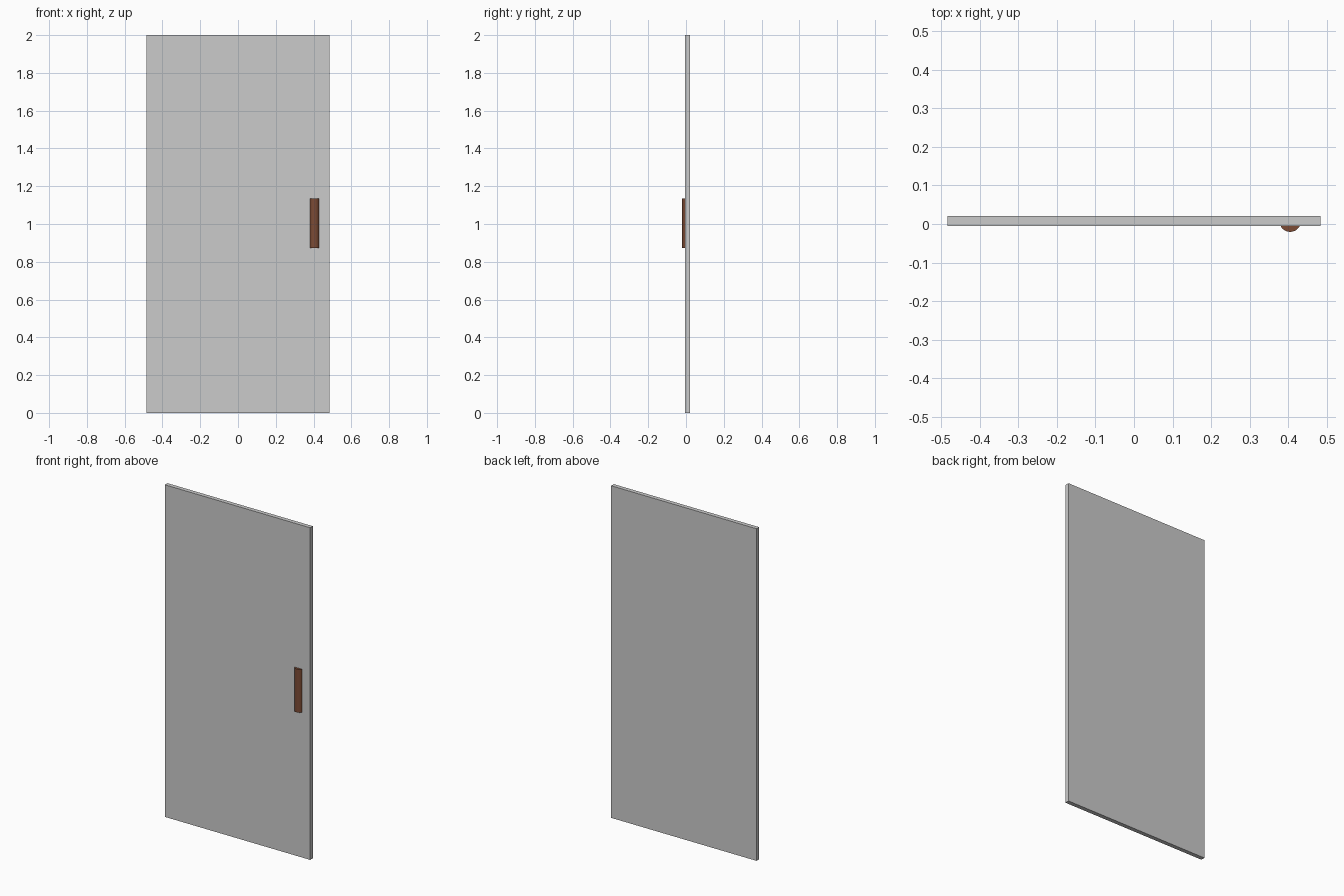
import bpy, bmesh, math

if "Cube" in bpy.data.objects:
    bpy.data.objects.remove(bpy.data.objects["Cube"])

FRONT = -0.005   # front face of the panel
BACK = 0.0205


def make_prism(name, outline, z0, z1):
    """Extrude an (x, y) outline upward from z0 to z1."""
    bm = bmesh.new()
    base = bm.faces.new([bm.verts.new((x, y, z0)) for x, y in outline])
    top = bmesh.ops.extrude_face_region(bm, geom=[base])["geom"]
    bmesh.ops.translate(bm, vec=(0, 0, z1 - z0),
                        verts=[v for v in top if isinstance(v, bmesh.types.BMVert)])
    bmesh.ops.recalc_face_normals(bm, faces=bm.faces)
    mesh = bpy.data.meshes.new(name)
    bm.to_mesh(mesh)
    bm.free()
    obj = bpy.data.objects.new(name, mesh)
    bpy.context.collection.objects.link(obj)
    return obj


# Door panel
W = 0.484
make_prism("door_panel", [(-W, FRONT), (W, FRONT), (W, BACK), (-W, BACK)], 0, 2)

# Handle: vertical bar with a circular-segment section, seated on the panel
half, depth, cx, steps = 0.025, 0.0155, 0.405, 10
radius = (half ** 2 + depth ** 2) / (2 * depth)
sweep = math.asin(half / radius)
arc = []
for i in range(steps + 1):
    a = -sweep + 2 * sweep * i / steps
    arc.append((cx + radius * math.sin(a),
                FRONT - depth + radius * (1 - math.cos(a))))
handle = make_prism("handle", arc, 0.873, 1.134)

brown = bpy.data.materials.new("handle_brown")
brown.diffuse_color = (0.20, 0.07, 0.035, 1)
brown.use_nodes = True
brown.node_tree.nodes["Principled BSDF"].inputs["Base Color"].default_value = brown.diffuse_color
handle.data.materials.append(brown)

bpy.ops.object.select_all(action='DESELECT')
handle.select_set(True)
bpy.context.view_layer.objects.active = handle
bpy.ops.object.shade_smooth_by_angle(angle=math.radians(30))
